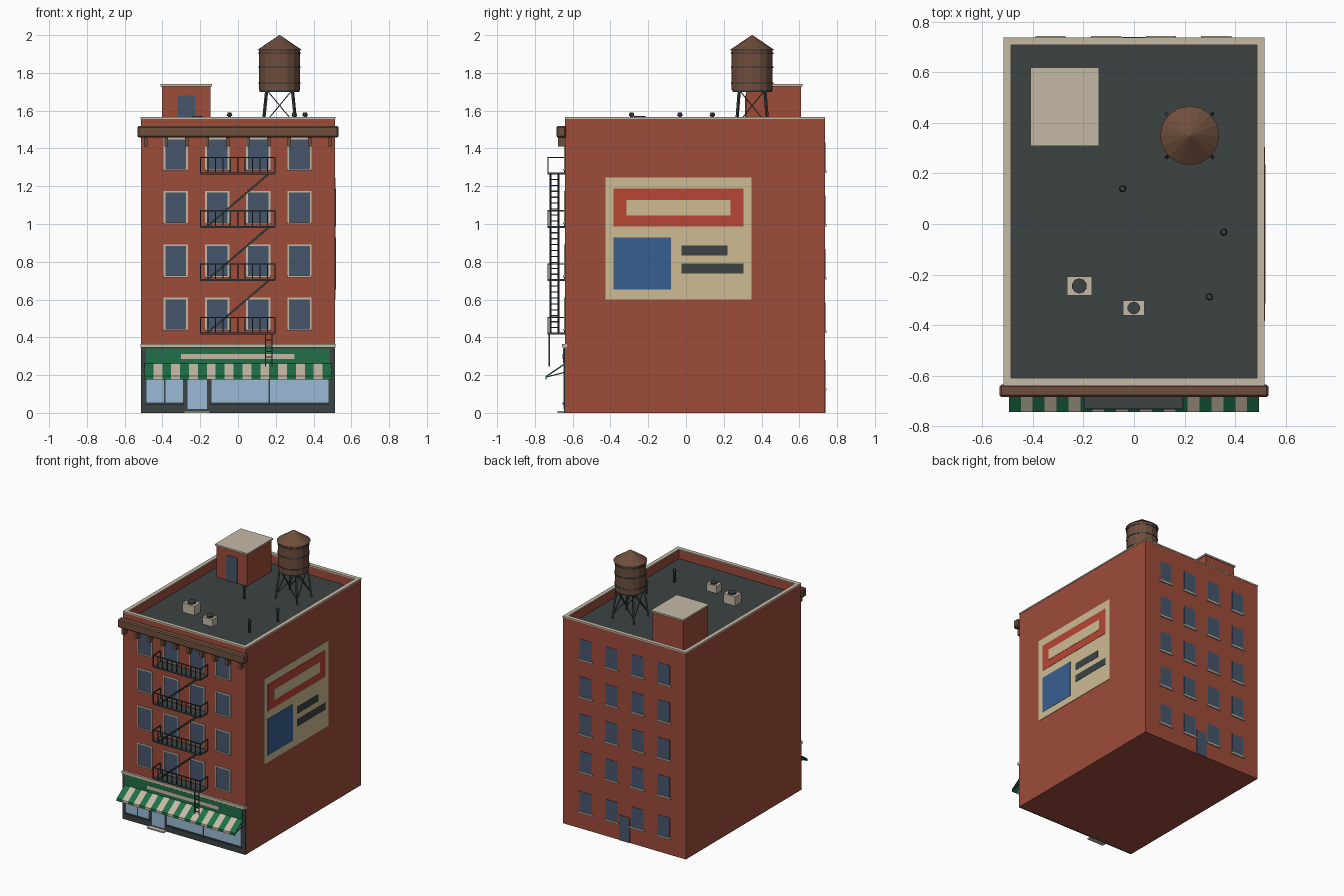
import bpy, bmesh, math
from mathutils import Vector, Matrix

default = bpy.data.objects.get("Cube")
if default:
    bpy.data.objects.remove(default, do_unlink=True)


def material(name, hexcode):
    channels = [int(hexcode[i:i + 2], 16) / 255 for i in (0, 2, 4)]
    linear = [c / 12.92 if c < 0.04 else ((c + 0.055) / 1.055) ** 2.4 for c in channels]
    mat = bpy.data.materials.new(name)
    mat.use_nodes = True
    mat.diffuse_color = (*linear, 1)
    shader = mat.node_tree.nodes["Principled BSDF"]
    shader.inputs["Base Color"].default_value = (*linear, 1)
    shader.inputs["Roughness"].default_value = 0.8
    return mat


brick = material("brick red", "9E4C3A")
stone = material("pale stone", "C6BAA6")
charcoal = material("charcoal", "3C4242")
window_glass = material("dark window blue", "46566C")
shop_glass = material("shop glass blue", "9ABBD6")
green = material("awning green", "1F7048")
brown = material("wood brown", "6E4E3C")
red = material("mural red", "B84634")
blue = material("mural blue", "385F90")
tan = material("mural tan", "CDBB94")


def finish(bm, name, *mats):
    mesh = bpy.data.meshes.new(name)
    bmesh.ops.recalc_face_normals(bm, faces=bm.faces)
    bm.to_mesh(mesh)
    bm.free()
    for mat in mats:
        mesh.materials.append(mat)
    obj = bpy.data.objects.new(name, mesh)
    bpy.context.collection.objects.link(obj)
    return obj


def add_box(bm, x0, x1, y0, y1, z0, z1):
    centre = Vector((x0 + x1, y0 + y1, z0 + z1)) / 2
    size = (x1 - x0, y1 - y0, z1 - z0)
    matrix = Matrix.Translation(centre) @ Matrix.Diagonal((*size, 1))
    return bmesh.ops.create_cube(bm, size=1, matrix=matrix)["verts"]


def boxes(name, mat, specs):
    bm = bmesh.new()
    for spec in specs:
        add_box(bm, *spec)
    return finish(bm, name, mat)


def struts(name, mat, pairs, thick):
    bm = bmesh.new()
    for start, end in pairs:
        a, b = Vector(start), Vector(end)
        turn = (b - a).to_track_quat("Z", "Y").to_matrix().to_4x4()
        scale = Matrix.Diagonal((thick, thick, (b - a).length, 1))
        bmesh.ops.create_cube(bm, size=1, matrix=Matrix.Translation((a + b) / 2) @ turn @ scale)
    return finish(bm, name, mat)


def drums(name, mat, specs, sides):
    # each drum: x, y, bottom, top, lower radius, upper radius
    bm = bmesh.new()
    for x, y, z0, z1, r0, r1 in specs:
        bmesh.ops.create_cone(bm, cap_ends=True, segments=sides, radius1=r0, radius2=r1,
                              depth=z1 - z0, matrix=Matrix.Translation((x, y, (z0 + z1) / 2)))
    return finish(bm, name, mat)


SIDE, FRONT, BACK = 0.513, -0.64, 0.735
ROOF, TOP, RIM = 1.49, 1.557, 0.03

# Main block with a sunken roof behind the parapet
bm = bmesh.new()
add_box(bm, -SIDE, SIDE, FRONT, BACK, 0, TOP)
lid = max(bm.faces, key=lambda f: f.calc_center_median().z)
bmesh.ops.inset_region(bm, faces=[lid], thickness=RIM)
well = bmesh.ops.extrude_face_region(bm, geom=[lid])["geom"]
bmesh.ops.translate(bm, vec=(0, 0, ROOF - TOP), verts=[v for v in well if isinstance(v, bmesh.types.BMVert)])
if lid.is_valid:
    bmesh.ops.delete(bm, geom=[lid], context="FACES_ONLY")
for face in bm.faces:
    centre = face.calc_center_median()
    face.material_index = int(abs(face.normal.z) > 0.9 and abs(centre.z - ROOF) < 0.01)
finish(bm, "main_block", brick, charcoal)

# Parapet coping
edge = SIDE + 0.003
boxes("parapet_coping", stone,
      [(s * (edge - RIM) if s > 0 else -edge, edge if s > 0 else RIM - edge, FRONT, BACK + 0.002, TOP, TOP + 0.01)
       for s in (-1, 1)] +
      [(RIM - edge, edge - RIM, y, y + RIM, TOP, TOP + 0.01) for y in (FRONT, BACK + 0.002 - RIM)])

# Cornice with brackets
cornice = boxes("cornice", brown, [(-0.532, 0.532, -0.685, -0.635, 1.457, 1.52)])
bevel = cornice.modifiers.new("soft edges", "BEVEL")
bevel.width, bevel.segments = 0.008, 1
boxes("cornice_brackets", brown,
      [(x - 0.01, x + 0.01, -0.678, FRONT, 1.41, 1.46) for x in [-0.488 + i * 0.1085 for i in range(10)]])

# Front windows
columns = [-0.33, -0.11, 0.107, 0.325]
sills = [0.435 + i * 0.2825 for i in range(4)]
frames, panes, rear_panes, rear_sills = [], [], [], []
W, H, T = 0.064, 0.175, 0.009
for x in columns:
    for z in sills:
        y0, y1 = FRONT - 0.006, FRONT + 0.002
        frames += [(x - W, x - W + T, y0, y1, z, z + H), (x + W - T, x + W, y0, y1, z, z + H),
                   (x - W, x + W, y0, y1, z + H - T, z + H), (x - W, x + W, y0 - 0.004, y1, z, z + T)]
        panes.append((x - W + T, x + W - T, FRONT - 0.002, y1, z + T, z + H - T))
    # Rear windows
    for z in [0.13] + sills:
        rear_panes.append((x - 0.05, x + 0.05, BACK - 0.002, BACK + 0.003, z, z + 0.15))
        rear_sills.append((x - 0.06, x + 0.06, BACK - 0.002, BACK + 0.009, z - 0.012, z))
boxes("front_window_frames", stone, frames)
boxes("front_window_panes", window_glass, panes)
boxes("rear_window_panes", window_glass, rear_panes)
boxes("rear_window_sills", stone, rear_sills)
boxes("rear_door", window_glass, [(-0.045, 0.045, BACK - 0.002, BACK + 0.004, 0, 0.19)])

# Shop front
boxes("shop_front", charcoal, [(-SIDE, SIDE, -0.645, FRONT + 0.01, 0, 0.345)])
boxes("shop_ledge", stone, [(-SIDE - 0.002, SIDE + 0.002, -0.656, FRONT + 0.01, 0.345, 0.366)])
boxes("shop_windows", shop_glass,
      [(x0, x1, -0.648, FRONT, z0, 0.25) for x0, x1, z0 in
       [(-0.485, -0.393, 0.055), (-0.385, -0.29, 0.055), (-0.267, -0.163, 0.02),
        (-0.14, 0.161, 0.055), (0.169, 0.48, 0.055)]])
boxes("shop_window_sills", charcoal,
      [(x0, x1, -0.653, FRONT, 0.045, 0.055) for x0, x1 in [(-0.49, -0.285), (-0.145, 0.485)]])
boxes("door_step", stone, [(-0.285, -0.147, -0.68, FRONT, 0, 0.01)])
boxes("sign_board", green, [(-0.488, 0.488, -0.652, FRONT, 0.263, 0.342)])
boxes("sign_stripe", stone, [(-0.303, 0.3, -0.655, FRONT, 0.286, 0.312)])

# Striped awning, a sloping sheet with a short valance
bm = bmesh.new()
profile = [(-0.645, 0.262), (-0.743, 0.195), (-0.743, 0.177), (-0.738, 0.177), (-0.738, 0.19), (-0.645, 0.253)]
stripes = 21
for i in range(stripes):
    step = 0.99 / stripes
    x = -0.495 + i * step
    section = bm.faces.new([bm.verts.new((x, y, z)) for y, z in profile])
    section.material_index = i % 2
    moved = bmesh.ops.extrude_face_region(bm, geom=[section])["geom"]
    bmesh.ops.translate(bm, vec=(step, 0, 0), verts=[v for v in moved if isinstance(v, bmesh.types.BMVert)])
    for face in moved:
        if isinstance(face, bmesh.types.BMFace):
            for vert in face.verts:
                for linked in vert.link_faces:
                    linked.material_index = i % 2
finish(bm, "striped_awning", green, stone)
struts("awning_arms", charcoal, [((s * 0.49, -0.74, 0.19), (s * 0.49, FRONT, 0.215)) for s in (-1, 1)], 0.006)

# Fire escape
floors = [0.42 + i * 0.2825 for i in range(4)]
LEFT, RIGHT, OUT, RAIL = -0.198, 0.195, -0.73, 0.085
boxes("fire_escape_platforms", charcoal, [(LEFT, RIGHT, OUT - 0.003, FRONT, z - 0.005, z + 0.005) for z in floors])
rails, stairs, treads = [], [], []
for z in floors:
    top = z + RAIL
    rails.append(((LEFT, OUT, top), (RIGHT, OUT, top)))
    rails += [((x, OUT, top), (x, FRONT, top)) for x in (LEFT, RIGHT)]
    rails += [((x, FRONT - 0.004, z), (x, FRONT - 0.004, top)) for x in (LEFT, RIGHT)]
    for i in range(11):
        x = LEFT + (RIGHT - LEFT) * i / 10
        rails.append(((x, OUT, z), (x, OUT, top)))
for low, high in zip(floors, floors[1:]):
    stairs += [((-0.165, y, low), (0.165, y, high)) for y in (-0.718, -0.675)]
    for i in range(1, 9):
        t = i / 9
        x, z = -0.165 + 0.33 * t, low + (high - low) * t
        treads.append((x - 0.008, x + 0.008, -0.718, -0.675, z - 0.003, z + 0.003))
struts("fire_escape_rails", charcoal, rails, 0.006)
struts("fire_escape_stringers", charcoal, stairs, 0.01)
boxes("fire_escape_treads", charcoal, treads)
ladder = [((x, -0.724, 0.245), (x, -0.724, floors[0])) for x in (0.145, 0.18)]
ladder += [((0.145, -0.724, z), (0.18, -0.724, z)) for z in [0.265 + i * 0.03 for i in range(5)]]
struts("drop_ladder", charcoal, ladder, 0.006)

# Painted mural as thin stacked plates on the +x wall
for name, mat, depth, y0, y1, z0, z1 in [
        ("mural_ground", tan, 0.003, -0.425, 0.346, 0.6, 1.246),
        ("mural_banner", red, 0.005, -0.383, 0.304, 0.987, 1.188),
        ("mural_banner_inset", tan, 0.007, -0.315, 0.236, 1.045, 1.126),
        ("mural_panel", blue, 0.005, -0.383, -0.08, 0.652, 0.928),
        ("mural_short_bar", charcoal, 0.005, -0.023, 0.22, 0.833, 0.886),
        ("mural_long_bar", charcoal, 0.005, -0.023, 0.304, 0.737, 0.79)]:
    boxes(name, mat, [(SIDE - 0.002, SIDE + depth, y0, y1, z0, z1)])

# Stair house on the roof
boxes("stair_house", brick, [(-0.402, -0.146, 0.317, 0.61, ROOF, 1.728)])
boxes("stair_house_cap", stone, [(-0.41, -0.138, 0.309, 0.618, 1.728, 1.74)])
boxes("stair_house_door", window_glass, [(-0.32, -0.228, 0.313, 0.32, ROOF, 1.68)])

# Roof vents and pipes
boxes("vent_boxes", stone, [(-0.265, -0.167, -0.282, -0.207, ROOF, 1.56), (-0.044, 0.041, -0.362, -0.302, ROOF, 1.545)])
drums("vent_fans", charcoal, [(-0.216, -0.245, 1.55, 1.572, 0.03, 0.03), (-0.001, -0.332, 1.54, 1.557, 0.025, 0.025)], 10)
pipes = [(-0.045, 0.14), (0.355, -0.032), (0.298, -0.288)]
drums("roof_pipes", charcoal, [(x, y, ROOF, 1.58, 0.009, 0.009) for x, y in pipes], 8)
drums("pipe_caps", charcoal, [(x, y, 1.572, 1.59, 0.015, 0.01) for x, y in pipes], 8)

# Water tower
TX, TY, BASE = 0.22, 0.35, 1.71
tank = drums("water_tank", brown, [(TX, TY, BASE, 1.925, 0.109, 0.109)], 16)
drums("water_tank_roof", brown, [(TX, TY, 1.922, 2.0, 0.117, 0.002)], 16)
drums("water_tank_bands", charcoal, [(TX, TY, z - 0.004, z + 0.004, 0.112, 0.112) for z in (1.745, 1.83, 1.903)], 16)
drums("water_tank_floor", charcoal, [(TX, TY, BASE - 0.01, BASE, 0.105, 0.105)], 16)
signs = [(-1, -1), (1, -1), (1, 1), (-1, 1)]
feet = [Vector((TX + 0.09 * a, TY + 0.085 * b, ROOF)) for a, b in signs]
heads = [Vector((TX + 0.068 * a, TY + 0.068 * b, BASE)) for a, b in signs]
struts("tower_legs", charcoal, list(zip(feet, heads)), 0.012)
braces = []
for i in range(4):
    j = (i + 1) % 4
    braces += [(feet[i].lerp(heads[i], 0.15), heads[j]), (feet[j].lerp(heads[j], 0.15), heads[i])]
struts("tower_braces", charcoal, braces, 0.005)
